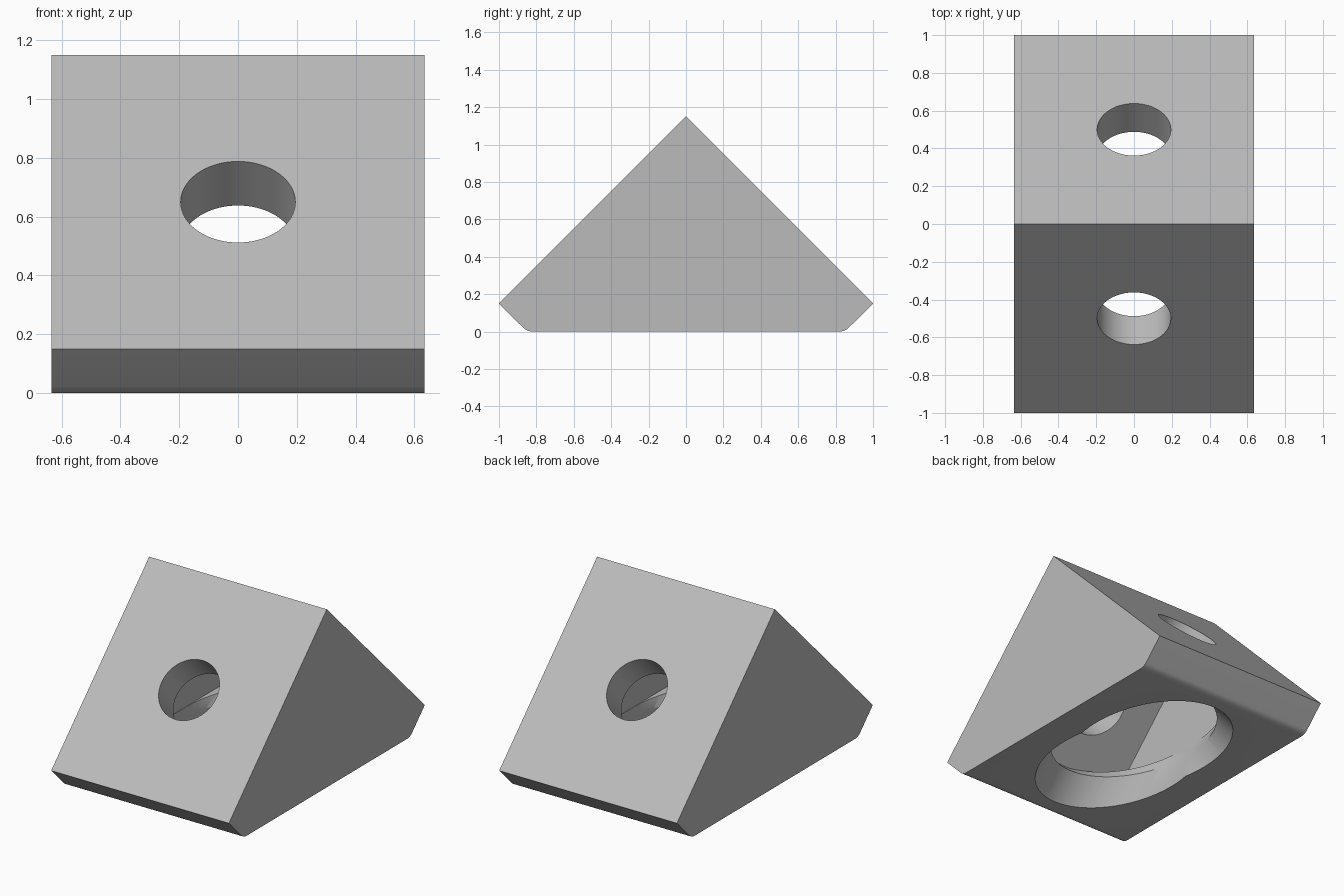
import bpy, bmesh, math
from mathutils import Vector

if "Cube" in bpy.data.objects:
    bpy.data.objects.remove(bpy.data.objects["Cube"])

WALL = 0.212      # wall thickness
HALF_W = 0.635    # half width of the block
S = math.sqrt(0.5)

grey = bpy.data.materials.new("light grey")
grey.diffuse_color = (0.5, 0.5, 0.5, 1)
grey.use_nodes = True
grey.node_tree.nodes["Principled BSDF"].inputs["Base Color"].default_value = grey.diffuse_color


def finish(name, bm):
    bmesh.ops.recalc_face_normals(bm, faces=bm.faces[:])
    me = bpy.data.meshes.new(name)
    bm.to_mesh(me)
    bm.free()
    me.materials.append(grey)
    ob = bpy.data.objects.new(name, me)
    bpy.context.collection.objects.link(ob)
    return ob


def prism(name, profile, half):
    """Extrude a (y, z) profile along x."""
    bm = bmesh.new()
    face = bm.faces.new([bm.verts.new((-half, y, z)) for y, z in profile])
    ext = bmesh.ops.extrude_face_region(bm, geom=[face])
    moved = [v for v in ext["geom"] if isinstance(v, bmesh.types.BMVert)]
    bmesh.ops.translate(bm, verts=moved, vec=(2 * half, 0, 0))
    return finish(name, bm)


def bore(name, side, radius, start, end):
    """Cylinder square to a sloped face, between two depths below it."""
    bm = bmesh.new()
    bmesh.ops.create_cone(bm, cap_ends=True, segments=96, radius1=radius,
                          radius2=radius, depth=end - start)
    axis = Vector((0, -side * S, -S))
    rot = axis.to_track_quat('Z', 'Y').to_matrix()
    bmesh.ops.rotate(bm, verts=bm.verts, matrix=rot)
    centre = Vector((0, side * 0.5, 0.65)) + axis * (start + end) / 2
    bmesh.ops.translate(bm, verts=bm.verts, vec=centre)
    return finish(name, bm)


# Outer block: roof shape with bevelled feet and rounded lower corners
r, cy = 0.072, 0.82
arc = [(cy + r * math.sin(a), r - r * math.cos(a))
       for a in (math.radians(45) * i / 6 for i in range(7))]
right = arc + [(1, 0.15)]
profile = right + [(0, 1.15)] + [(-y, z) for y, z in reversed(right)]
block = prism("corner_bracket", profile, HALF_W)

# Hollow inside, bolt holes and the two crossing access bores
peak = 1.15 - WALL / S
floor = 0.21
cutters = [prism("hollow_cutter", [(floor - peak, floor), (peak - floor, floor), (0, peak)],
                 HALF_W - WALL)]
for side, tag in ((-1, "front"), (1, "back")):
    cutters.append(bore(tag + "_bolt_cutter", side, 0.195, -0.1, WALL + 0.1))
    cutters.append(bore(tag + "_access_cutter", side, 0.4215, WALL + 0.003, 1.5))

for c in cutters:
    c.hide_render = True
    m = block.modifiers.new(c.name, 'BOOLEAN')
    m.operation, m.solver, m.object = 'DIFFERENCE', 'EXACT', c

bpy.context.view_layer.objects.active = block
block.select_set(True)
for m in list(block.modifiers):
    bpy.ops.object.modifier_apply(modifier=m.name)
for c in cutters:
    bpy.data.objects.remove(c)

# Smooth bores and rounded corners, sharp edges elsewhere
bpy.ops.object.shade_smooth_by_angle(angle=math.radians(30))
